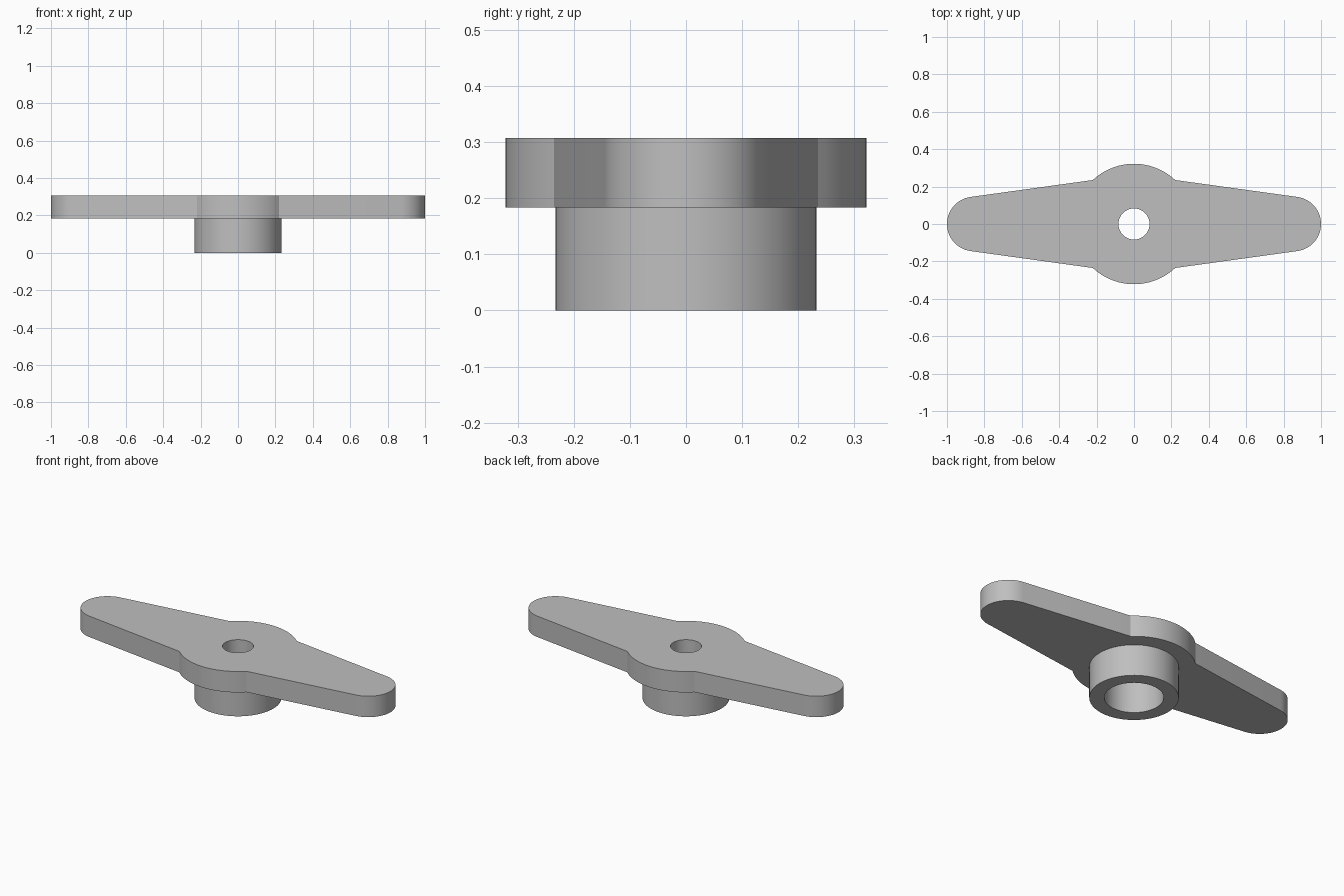
import bpy
import bmesh
from math import atan2, cos, sin, pi, radians, asin, hypot

if "Cube" in bpy.data.objects:
    bpy.data.objects.remove(bpy.data.objects["Cube"], do_unlink=True)

PLATE_BOTTOM, PLATE_TOP = 0.183, 0.307
HUB_R, TIP_R = 0.322, 0.146
TIP_X = 1 - TIP_R
SHOULDER = (0.22, 0.235)

grey = bpy.data.materials.new("plain grey")
grey.use_nodes = True
colour = (0.52, 0.52, 0.52, 1)
grey.diffuse_color = colour
grey.node_tree.nodes["Principled BSDF"].inputs["Base Color"].default_value = colour


def arc(cx, radius, start, end, steps):
    angles = [start + (end - start) * i / steps for i in range(steps + 1)]
    return [(cx + radius * cos(a), radius * sin(a)) for a in angles]


def circle(radius, steps=64):
    return arc(0, radius, 0, 2 * pi, steps)[:-1]


def extruded_ring(name, outer, inner, bottom, top):
    """Solid between two outlines, with an open hole through it."""
    bm = bmesh.new()
    for loop in (outer, inner):
        verts = [bm.verts.new((x, y, bottom)) for x, y in loop]
        for a, b in zip(verts, verts[1:] + verts[:1]):
            bm.edges.new((a, b))
    bmesh.ops.triangle_fill(bm, use_beauty=True, edges=bm.edges[:])
    lifted = bmesh.ops.extrude_face_region(bm, geom=bm.faces[:], use_keep_orig=True)
    moved = [g for g in lifted["geom"] if isinstance(g, bmesh.types.BMVert)]
    bmesh.ops.translate(bm, verts=moved, vec=(0, 0, top - bottom))
    bmesh.ops.recalc_face_normals(bm, faces=bm.faces[:])
    mesh = bpy.data.meshes.new(name)
    bm.to_mesh(mesh)
    bm.free()
    mesh.materials.append(grey)
    mesh.shade_smooth()
    mesh.set_sharp_from_angle(angle=radians(20))
    obj = bpy.data.objects.new(name, mesh)
    bpy.context.collection.objects.link(obj)
    return obj


# Plate outline: half a turn of tip and hub arcs, then the same turned around
dx, dy = TIP_X - SHOULDER[0], SHOULDER[1]
tangent = pi / 2 - (atan2(dy, dx) - asin(TIP_R / hypot(dx, dy)))
shoulder = atan2(SHOULDER[1], SHOULDER[0])
half = arc(TIP_X, TIP_R, -tangent, tangent, 28)
half += arc(0, HUB_R, shoulder, pi - shoulder, 24)
outline = half + [(-x, -y) for x, y in half]

extruded_ring("handle_plate", outline, circle(0.083), PLATE_BOTTOM, PLATE_TOP)

# Hollow collar below the plate, wider inside than the plate's hole
extruded_ring("collar", circle(0.233), circle(0.155), 0, PLATE_BOTTOM)
